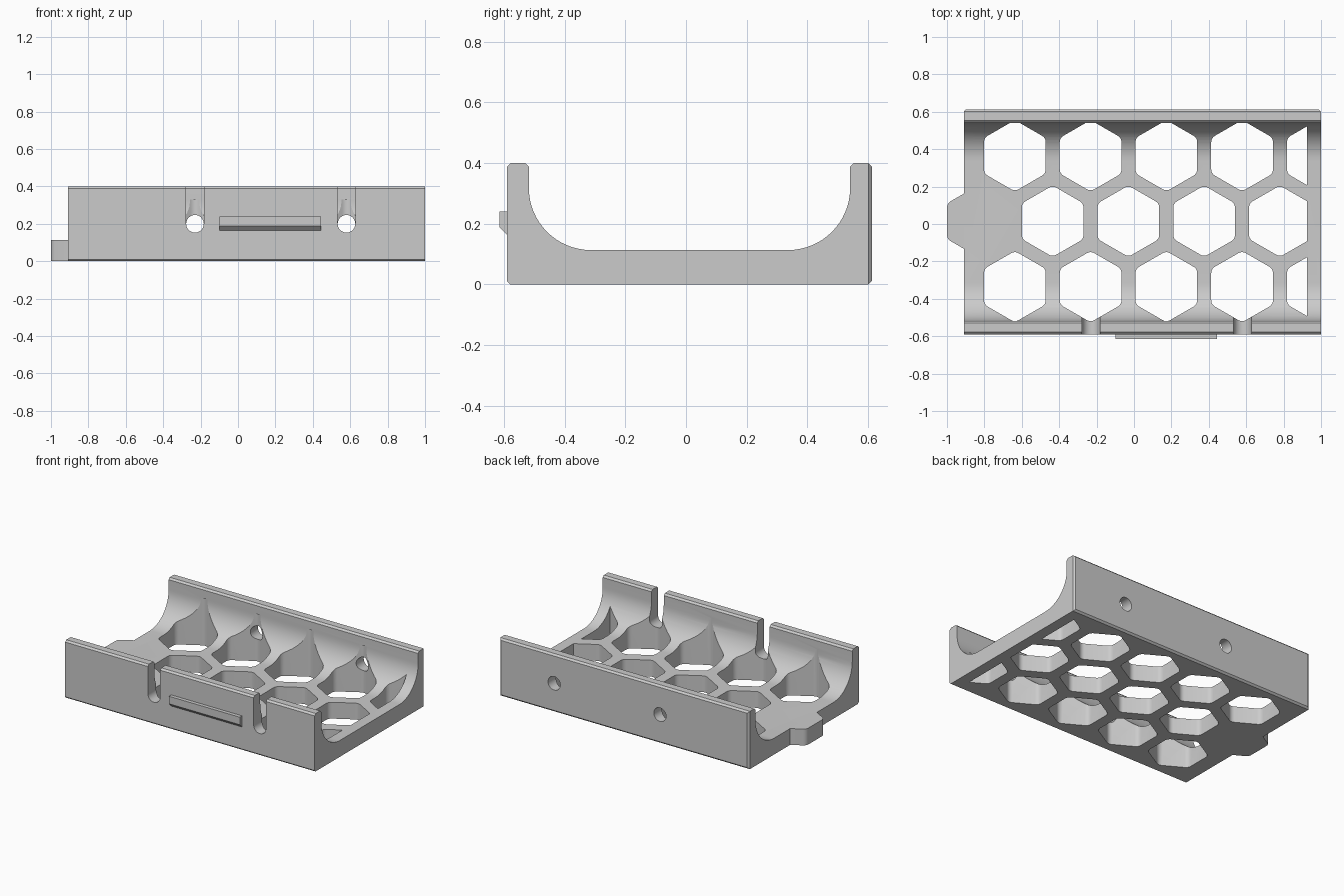
import bpy, bmesh
from math import sin, cos, radians
from mathutils import Vector

if "Cube" in bpy.data.objects:
    bpy.data.objects.remove(bpy.data.objects["Cube"], do_unlink=True)

grey = bpy.data.materials.new("plain grey")
grey.use_nodes = True
GREY = (0.6, 0.6, 0.6, 1)
grey.diffuse_color = GREY
grey.node_tree.nodes["Principled BSDF"].inputs["Base Color"].default_value = GREY


def arc(cx, cy, r, start, end, steps):
    angles = [radians(start + (end - start) * i / steps) for i in range(steps + 1)]
    return [(cx + r * cos(a), cy + r * sin(a)) for a in angles]


def hexagon(cx, cy, apothem=0.165, fillet=0.04):
    """Pointy-top hexagon with rounded corners."""
    reach = (apothem - fillet) / cos(radians(30))
    points = []
    for a in range(30, 390, 60):
        x, y = cx + reach * cos(radians(a)), cy + reach * sin(radians(a))
        points += arc(x, y, fillet, a - 30, a + 30, 5)
    return points


def prism(name, outlines, axes, start, depth, clip=None, bevel=None):
    """Extrude flat outlines along the axis that is not named in axes."""
    u, v = ("xyz".index(c) for c in axes)
    w = 3 - u - v
    bm = bmesh.new()
    for outline in outlines:
        verts = []
        for p in outline:
            co = Vector((0, 0, 0))
            co[u], co[v], co[w] = p[0], p[1], start
            verts.append(bm.verts.new(co))
        bm.faces.new(verts)
    if clip:
        bmesh.ops.bisect_plane(bm, geom=bm.verts[:] + bm.edges[:] + bm.faces[:],
                               plane_co=(clip[0], 0, 0), plane_no=(clip[1], 0, 0),
                               clear_outer=True)
    new = bmesh.ops.extrude_face_region(bm, geom=bm.faces[:])["geom"]
    move = Vector((0, 0, 0))
    move[w] = depth
    bmesh.ops.translate(bm, vec=move, verts=[g for g in new if isinstance(g, bmesh.types.BMVert)])
    bmesh.ops.recalc_face_normals(bm, faces=bm.faces[:])
    if bevel:
        edges = [e for e in bm.edges if all(q.co.y > bevel[0] for q in e.verts)]
        bmesh.ops.bevel(bm, geom=edges, offset=bevel[1], affect="EDGES", segments=1)
    mesh = bpy.data.meshes.new(name)
    bm.to_mesh(mesh)
    bm.free()
    mesh.materials.append(grey)
    obj = bpy.data.objects.new(name, mesh)
    bpy.context.collection.objects.link(obj)
    return obj


def activate(obj):
    bpy.ops.object.select_all(action="DESELECT")
    obj.select_set(True)
    bpy.context.view_layer.objects.active = obj


def cut(target, cutter):
    mod = target.modifiers.new("cut", "BOOLEAN")
    mod.operation, mod.solver, mod.object = "DIFFERENCE", "EXACT", cutter
    activate(target)
    bpy.ops.object.modifier_apply(modifier=mod.name)
    bpy.data.objects.remove(cutter, do_unlink=True)


# Cradle: U-shaped section with coved inner corners
FLOOR, TOP, R = 0.113, 0.4, 0.205
LEFT, RIGHT, END = -0.91, 1.0, 0.925
section = [(-0.58, 0), (0.613, 0), (0.613, TOP), (0.553, TOP), (0.541, TOP - 0.012)]
section += arc(0.541 - R, FLOOR + R, R, 0, -90, 16)
section += arc(-0.518 + R, FLOOR + R, R, -90, -180, 16)
section += [(-0.518, TOP - 0.012), (-0.53, TOP), (-0.578, TOP), (-0.59, TOP - 0.012), (-0.59, 0.01)]
cradle = prism("cradle", [section], "yz", LEFT, RIGHT - LEFT, bevel=(0.612, 0.012))

# Honeycomb openings, the last column stopping at a straight end rail
PITCH, ROW, MID = 0.405, 0.35, 0.015
cells = [hexagon(-0.435 + PITCH * i, MID) for i in range(4)]
for side in (-1, 1):
    cells += [hexagon(-0.637 + PITCH * i, MID + side * ROW) for i in range(5)]
cut(cradle, prism("honeycomb_cutter", cells, "xy", -0.1, 0.43, clip=(END, 1)))

# Open slots in the front wall and round holes in the back wall
HOLES, HOLE_Z, HOLE_R = (-0.23, 0.58), 0.2, 0.047
slots = [arc(x, HOLE_Z, HOLE_R, 180, 360, 16) + [(x + HOLE_R, 0.5), (x - HOLE_R, 0.5)] for x in HOLES]
rounds = [arc(x, HOLE_Z, HOLE_R, 0, 360, 32)[:-1] for x in HOLES]
cut(cradle, prism("slot_cutter", slots, "xz", -0.7, 0.3))
cut(cradle, prism("hole_cutter", rounds, "xz", 0.4, 0.4))

# Locating tab on the end, a clipped hexagon
tab = prism("end_tab", [hexagon(-0.835, MID)], "xy", 0, FLOOR, clip=(LEFT, 1))

# Snap ridge on the front wall with a sloped underside
ridge = prism("snap_ridge", [[(-0.59, 0.163), (-0.615, 0.188), (-0.615, 0.24), (-0.59, 0.24)]],
              "yz", -0.098, 0.543)

for obj in (cradle, tab, ridge):
    activate(obj)
    bpy.ops.object.shade_smooth_by_angle(angle=radians(25))
